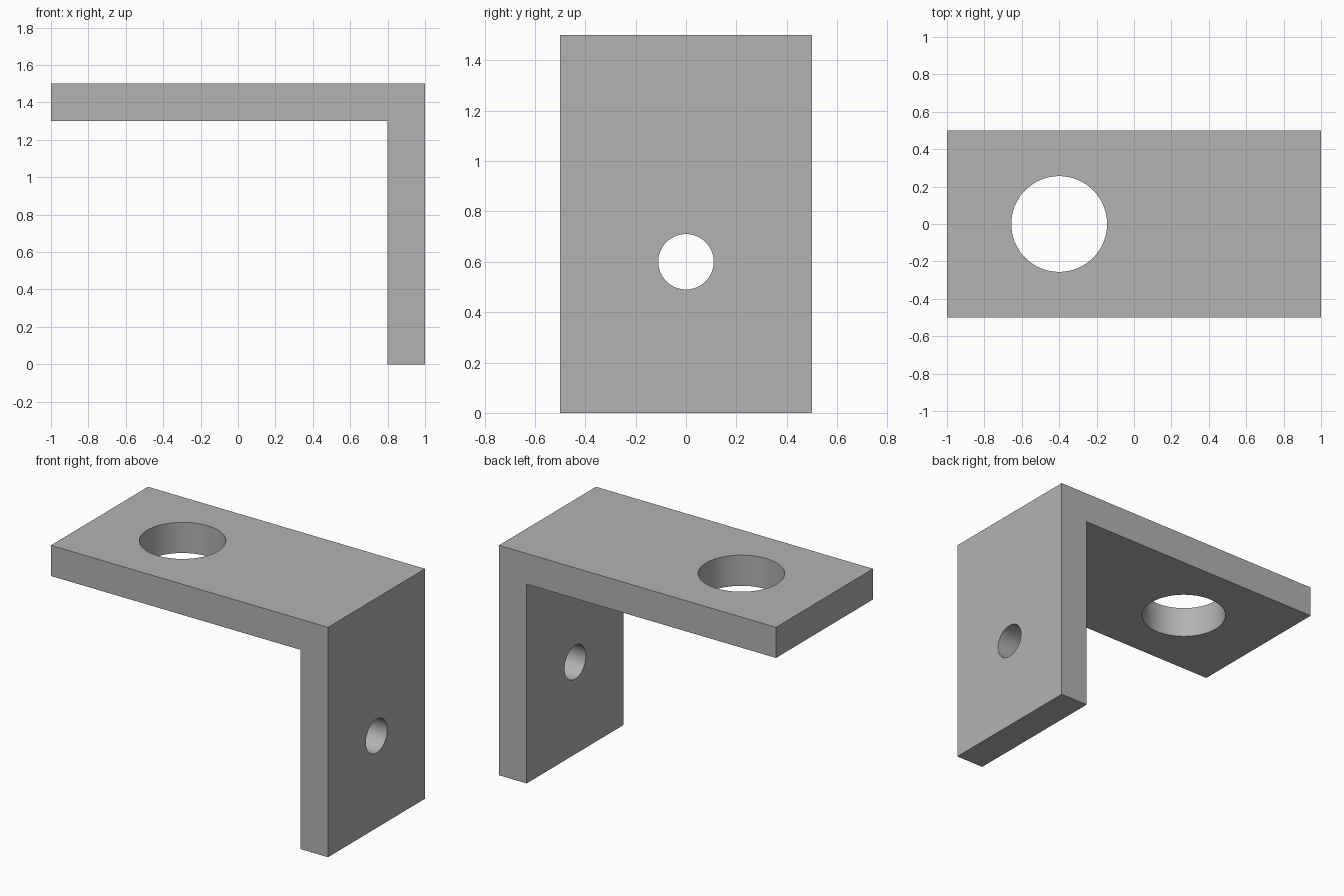
import bpy
import math

cube = bpy.data.objects.get("Cube")
if cube:
    bpy.data.objects.remove(cube, do_unlink=True)

DEPTH = 1.0
grey = bpy.data.materials.new("plain grey")
grey.use_nodes = True
colour = (0.45, 0.45, 0.45, 1)
grey.diffuse_color = colour
grey.node_tree.nodes["Principled BSDF"].inputs["Base Color"].default_value = colour

# L-shaped bracket: side profile extruded through its depth
profile = [(-1, 1.3), (0.8, 1.3), (0.8, 0), (1, 0), (1, 1.5), (-1, 1.5)]
n = len(profile)
verts = [(x, y, z) for y in (-DEPTH / 2, DEPTH / 2) for x, z in profile]
faces = [tuple(range(n)), tuple(reversed(range(n, 2 * n)))]
faces += [(i, i + n, (i + 1) % n + n, (i + 1) % n) for i in range(n)]
mesh = bpy.data.meshes.new("bracket")
mesh.from_pydata(verts, [], faces)
mesh.materials.append(grey)
bracket = bpy.data.objects.new("bracket", mesh)
bpy.context.collection.objects.link(bracket)


def drill(name, radius, location, rotation):
    """Cut a round hole with a hidden cylinder."""
    bpy.ops.mesh.primitive_cylinder_add(vertices=64, radius=radius, depth=0.5,
                                        location=location, rotation=rotation)
    cutter = bpy.context.object
    cutter.name = name
    cutter.data.materials.append(grey)
    mod = bracket.modifiers.new(name, "BOOLEAN")
    mod.operation = "DIFFERENCE"
    mod.solver = "EXACT"
    mod.object = cutter
    bpy.ops.object.select_all(action="DESELECT")
    bracket.select_set(True)
    bpy.context.view_layer.objects.active = bracket
    bpy.ops.object.modifier_apply(modifier=name)
    bpy.data.objects.remove(cutter, do_unlink=True)


# Large hole in the top plate, small hole in the upright plate
drill("top_hole", 0.256, (-0.4, 0, 1.4), (0, 0, 0))
drill("side_hole", 0.11, (0.9, 0, 0.6), (0, math.pi / 2, 0))

# Smooth hole walls, sharp plate edges
bpy.ops.object.shade_smooth_by_angle(angle=math.radians(30))
